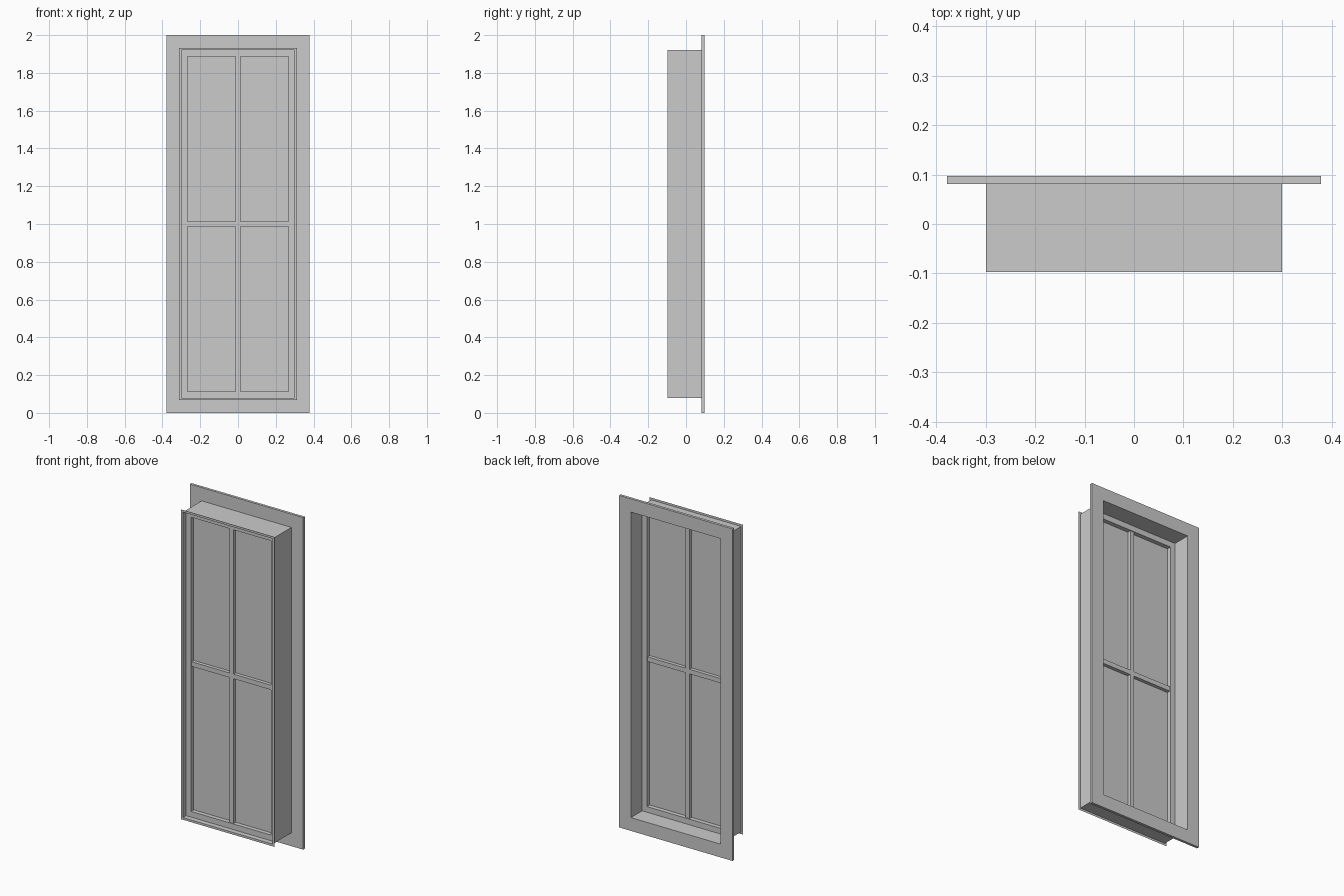
import bpy, bmesh

if "Cube" in bpy.data.objects:
    bpy.data.objects.remove(bpy.data.objects["Cube"])

ZC = 1.0  # height of the window centre


def make_object(name, bm):
    bmesh.ops.recalc_face_normals(bm, faces=bm.faces)
    mesh = bpy.data.meshes.new(name)
    bm.to_mesh(mesh)
    bm.free()
    obj = bpy.data.objects.new(name, mesh)
    bpy.context.collection.objects.link(obj)
    return obj


def loop(bm, hx, hz, y):
    return [bm.verts.new((sx * hx, y, ZC + sz * hz))
            for sx, sz in ((-1, -1), (1, -1), (1, 1), (-1, 1))]


def swept(name, rings, closed):
    """Connect rectangular rings (half width, half height, y) in order."""
    bm = bmesh.new()
    loops = [loop(bm, *r) for r in rings]
    pairs = list(zip(loops, loops[1:]))
    if closed:
        pairs.append((loops[-1], loops[0]))
    for a, b in pairs:
        for i in range(4):
            j = (i + 1) % 4
            bm.faces.new((a[i], a[j], b[j], b[i]))
    return make_object(name, bm)


def frame(name, outer, inner, y0, y1):
    return swept(name, [(*outer, y0), (*outer, y1), (*inner, y1), (*inner, y0)], True)


def box(name, hx, hz, y0, y1):
    bm = bmesh.new()
    bmesh.ops.create_cube(bm, size=1)
    for v in bm.verts:
        v.co = (v.co.x * 2 * hx, (y0 + y1) / 2 + v.co.y * (y1 - y0), ZC + v.co.z * 2 * hz)
    return make_object(name, bm)


# Flat trim around the back of the opening
frame("back_casing", (0.378, 1.0), (0.299, 0.92), 0.081, 0.097)

# Thin-walled box lining with a narrow flat lip at the front
swept("lining_with_front_lip",
      [(0.312, 0.933, -0.097), (0.299, 0.92, -0.097), (0.299, 0.92, 0.081)], False)

# Recessed sash, glazing bars and glass
frame("sash", (0.299, 0.92), (0.267, 0.886), -0.066, -0.010)
box("vertical_bar", 0.013, 0.887, -0.061, -0.015)
box("horizontal_bar", 0.268, 0.014, -0.061, -0.015)
box("glass", 0.268, 0.887, -0.040, -0.036)
